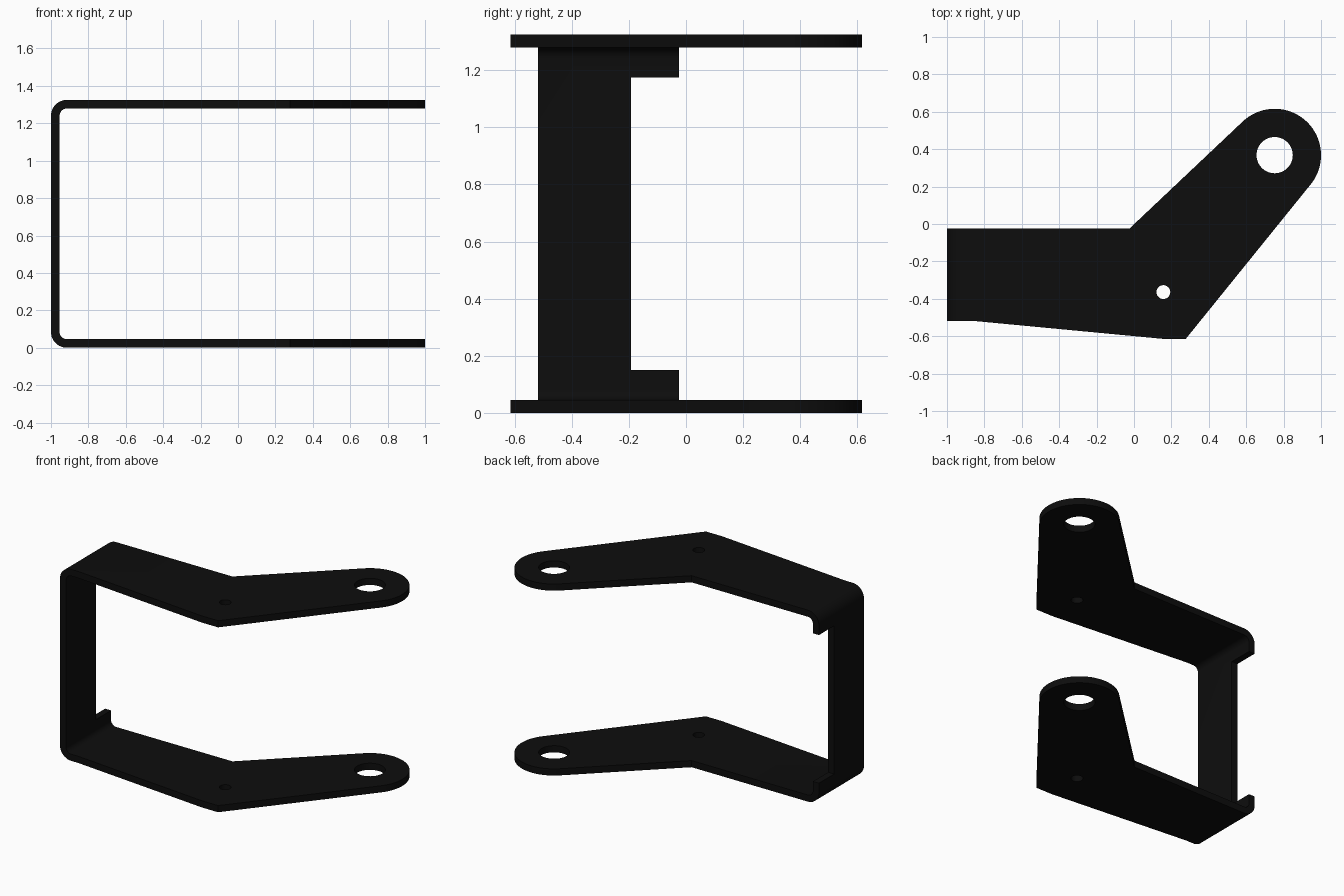
import bpy, bmesh
from math import cos, sin, pi, atan2, acos, hypot, radians
from mathutils import Vector

default = bpy.data.objects.get("Cube")
if default:
    bpy.data.objects.remove(default, do_unlink=True)

HEIGHT, THICK, BEND = 1.325, 0.046, 0.085
EYE, EYE_R = (0.752, 0.368), 0.248

black = bpy.data.materials.new("black_metal")
black.use_nodes = True
colour = (0.004, 0.004, 0.004, 1)
black.diffuse_color = colour
black.node_tree.nodes["Principled BSDF"].inputs["Base Color"].default_value = colour


def arc(cx, cy, r, a0, a1, n):
    """Points along an arc, both ends included."""
    return [(cx + r * cos(a0 + (a1 - a0) * i / n),
             cy + r * sin(a0 + (a1 - a0) * i / n)) for i in range(n + 1)]


def prism(name, points, depth):
    """Extrude a closed outline of 3D points along a vector."""
    bm = bmesh.new()
    face = bm.faces.new([bm.verts.new(p) for p in points])
    ext = bmesh.ops.extrude_face_region(bm, geom=[face])
    moved = [g for g in ext["geom"] if isinstance(g, bmesh.types.BMVert)]
    bmesh.ops.translate(bm, verts=moved, vec=Vector(depth))
    bmesh.ops.recalc_face_normals(bm, faces=bm.faces)
    mesh = bpy.data.meshes.new(name)
    bm.to_mesh(mesh)
    bm.free()
    obj = bpy.data.objects.new(name, mesh)
    obj.data.materials.append(black)
    bpy.context.collection.objects.link(obj)
    return obj


def upright(name, outline):
    """Vertical cutter taller than the bracket."""
    return prism(name, [(x, y, -0.2) for x, y in outline], (0, 0, HEIGHT + 0.4))


def tangent_angle(point, side):
    """Angle on the eye where a straight edge from the point touches it."""
    dx, dy = point[0] - EYE[0], point[1] - EYE[1]
    return atan2(dy, dx) + side * acos(EYE_R / hypot(dx, dy))


def cut(target, cutter, operation):
    mod = target.modifiers.new(operation.lower(), 'BOOLEAN')
    mod.operation, mod.solver, mod.object = operation, 'EXACT', cutter
    bpy.context.view_layer.objects.active = target
    bpy.ops.object.modifier_apply(modifier=mod.name)
    bpy.data.objects.remove(cutter, do_unlink=True)


# Folded sheet: U section with rounded bends, swept across the depth
c = -1 + BEND
inner = BEND - THICK
section = [(1.1, HEIGHT)]
section += arc(c, HEIGHT - BEND, BEND, pi / 2, pi, 10)
section += arc(c, BEND, BEND, pi, 1.5 * pi, 10)
section += [(1.1, 0), (1.1, THICK)]
section += arc(c, BEND, inner, 1.5 * pi, pi, 10)
section += arc(c, HEIGHT - BEND, inner, pi, pi / 2, 10)
section += [(1.1, HEIGHT - THICK)]
bracket = prism("folded_bracket", [(x, -0.8, z) for x, z in section], (0, 1.6, 0))

# Plan outline of both arms, with rounded eye ends
elbow, heel = (-0.025, -0.025), (0.277, -0.614)
a0 = tangent_angle(heel, 1)
a1 = tangent_angle(elbow, -1)
while a1 < a0:
    a1 += 2 * pi
outline = [(-1.1, -0.025), (-1.1, -0.518), (-0.86, -0.518), (0.155, -0.614), heel]
outline += arc(*EYE, EYE_R, a0, a1, 40) + [elbow]
cut(bracket, upright("plan_cutter", outline), 'INTERSECT')

# Large eye holes and small pin holes through both arms
for x, y, r in ((*EYE, 0.097), (0.157, -0.364, 0.037)):
    cut(bracket, upright("hole_cutter", arc(x, y, r, 0, 2 * pi, 40)[:-1]), 'DIFFERENCE')

# Notch in the back plate, leaving a short ear at each bend
notch = [(-1.1, -0.192, 0.15), (-0.93, -0.192, 0.15),
         (-0.93, 0.3, 0.15), (-1.1, 0.3, 0.15)]
cut(bracket, prism("notch_cutter", notch, (0, 0, 1.025)), 'DIFFERENCE')

# Smooth bends and eyes, sharp sheet edges
bpy.ops.object.select_all(action='DESELECT')
bracket.select_set(True)
bpy.context.view_layer.objects.active = bracket
bpy.ops.object.shade_smooth_by_angle(angle=radians(30))
